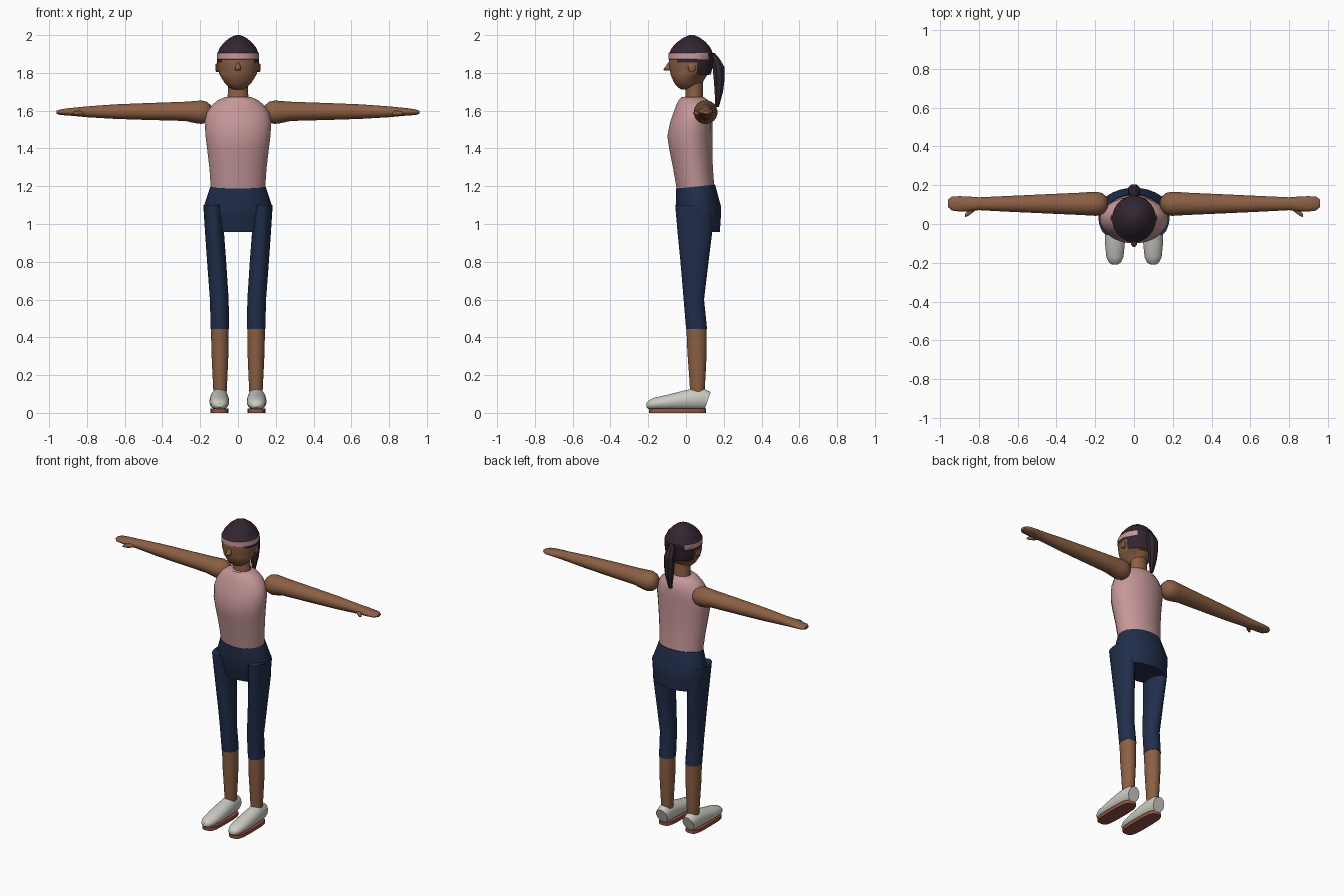
import bpy, bmesh, math
from mathutils import Vector


def material(name, rgb):
    m = bpy.data.materials.new(name)
    m.diffuse_color = (*rgb, 1)
    return m


SKIN = material("brown_skin", (0.26, 0.115, 0.058))
PINK = material("pink_cloth", (0.56, 0.31, 0.315))
NAVY = material("navy_cloth", (0.015, 0.027, 0.07))
HAIR = material("dark_hair", (0.032, 0.018, 0.03))
WHITE = material("shoe_white", (0.6, 0.59, 0.54))
RUST = material("sole_rust", (0.3, 0.08, 0.058))


def loft(name, rings, mats, axis='z', n=24, mirror=False, rule=None, angle=40):
    """Oval rings along an axis; ring = (t, a0, a1, b0, b1, tilt), with the
    low/high limits of the two cross axes; tilt shifts t along the b axis."""
    bm = bmesh.new()
    loops = []
    for r in rings:
        t, a0, a1, b0, b1 = r[:5]
        tilt = r[5] if len(r) > 5 else 0
        loop = []
        for i in range(n):
            w = 2 * math.pi * (i + 0.5) / n
            a = (a0 + a1) / 2 + (a1 - a0) / 2 * math.cos(w)
            db = (b1 - b0) / 2 * math.sin(w)
            b, s = (b0 + b1) / 2 + db, t + tilt * db
            co = {'z': (a, b, s), 'y': (a, s, b), 'x': (s, a, b)}[axis]
            loop.append(bm.verts.new(co))
        loops.append(loop)
    for p, q in zip(loops, loops[1:]):
        for i in range(n):
            j = (i + 1) % n
            bm.faces.new((p[i], p[j], q[j], q[i]))
    bm.faces.new(loops[0])
    bm.faces.new(loops[-1])
    bmesh.ops.recalc_face_normals(bm, faces=bm.faces)
    if rule:
        for f in bm.faces:
            f.material_index = rule(f.calc_center_median())
    me = bpy.data.meshes.new(name)
    bm.to_mesh(me)
    bm.free()
    for m in mats:
        me.materials.append(m)
    ob = bpy.data.objects.new(name, me)
    bpy.context.collection.objects.link(ob)
    if mirror:
        ob.modifiers.new("Mirror", 'MIRROR').use_mirror_merge = False
    bpy.ops.object.select_all(action='DESELECT')
    ob.select_set(True)
    bpy.context.view_layer.objects.active = ob
    bpy.ops.object.shade_smooth_by_angle(angle=math.radians(angle))
    return ob


def sym(t, h, y0, y1, tilt=0):
    return (t, -h, h, y0, y1, tilt)


# Shirt
loft("shirt", [
    sym(1.195, 0.145, -0.05, 0.15, 0.1), sym(1.30, 0.153, -0.07, 0.143),
    sym(1.40, 0.165, -0.09, 0.14), sym(1.465, 0.173, -0.10, 0.14),
    sym(1.54, 0.178, -0.085, 0.14), sym(1.59, 0.166, -0.067, 0.14),
    sym(1.63, 0.138, -0.052, 0.132), sym(1.655, 0.108, -0.04, 0.118),
    sym(1.672, 0.07, -0.025, 0.095)], [PINK])

# Hips of the trousers
loft("trouser_hips", [
    sym(0.958, 0.155, -0.02, 0.18), sym(1.03, 0.174, -0.04, 0.185),
    sym(1.09, 0.184, -0.055, 0.187), sym(1.198, 0.147, -0.053, 0.155, 0.1)], [NAVY])

# Trouser legs
loft("trouser_leg", [
    (0.445, 0.047, 0.145, 0.0, 0.112), (0.60, 0.049, 0.149, -0.013, 0.096),
    (0.80, 0.062, 0.164, -0.03, 0.12), (0.96, 0.074, 0.175, -0.046, 0.14),
    (1.10, 0.08, 0.184, -0.058, 0.14)], [NAVY], mirror=True)

# Bare shins
loft("shin", [
    (0.10, 0.06, 0.13, 0.022, 0.098), (0.20, 0.055, 0.135, 0.016, 0.104),
    (0.32, 0.05, 0.141, 0.007, 0.11), (0.446, 0.049, 0.143, 0.002, 0.11)],
    [SKIN], mirror=True)

# Shoes and soles
loft("shoe", [
    (-0.21, 0.085, 0.112, 0.03, 0.052), (-0.198, 0.067, 0.13, 0.02, 0.066),
    (-0.17, 0.054, 0.143, 0.016, 0.08), (-0.10, 0.047, 0.15, 0.014, 0.096),
    (-0.02, 0.047, 0.15, 0.014, 0.116), (0.04, 0.05, 0.147, 0.014, 0.13),
    (0.085, 0.053, 0.143, 0.014, 0.128, 0.2), (0.115, 0.057, 0.138, 0.02, 0.11, 0.35)],
    [WHITE], axis='y', mirror=True)
sole = loft("shoe_sole", [
    (0.0, 0.05, 0.146, -0.196, 0.106), (0.022, 0.05, 0.146, -0.196, 0.106)],
    [RUST], mirror=True)
for v in sole.data.vertices:  # square off the oval toward a long rounded block
    dx, dy = (v.co.x - 0.098) / 0.048, (v.co.y + 0.045) / 0.151
    k = (dx ** 4 + dy ** 4) ** -0.25
    v.co.x, v.co.y = 0.098 + 0.048 * dx * k, -0.045 + 0.151 * dy * k

# Arms with rounded shoulders and flat hands
loft("arm", [
    (0.135, 0.085, 0.125, 0.572, 0.612), (0.145, 0.066, 0.144, 0.553, 0.631),
    (0.165, 0.049, 0.161, 0.536, 0.648), (0.195, 0.041, 0.167, 0.529, 0.655),
    (0.225, 0.043, 0.166, 0.533, 0.652), (0.28, 0.046, 0.162, 0.545, 0.648),
    (0.50, 0.056, 0.152, 0.551, 0.64), (0.65, 0.063, 0.145, 0.556, 0.634),
    (0.80, 0.071, 0.138, 0.565, 0.623), (0.85, 0.065, 0.142, 0.57, 0.618),
    (0.90, 0.064, 0.144, 0.574, 0.613), (0.94, 0.069, 0.142, 0.577, 0.607),
    (0.96, 0.088, 0.125, 0.583, 0.6)], [SKIN], axis='x', n=20,
    mirror=True).location.z = 1.0
loft("thumb", [
    (0.815, 0.072, 0.10, 0.575, 0.60), (0.84, 0.052, 0.08, 0.573, 0.6),
    (0.86, 0.038, 0.067, 0.575, 0.598), (0.872, 0.036, 0.05, 0.58, 0.592)],
    [SKIN], axis='x', n=10, mirror=True).location.z = 1.0

# Neck
loft("neck", [sym(1.64, 0.062, -0.01, 0.095), sym(1.69, 0.054, -0.002, 0.09),
              sym(1.76, 0.054, -0.002, 0.09)], [SKIN])


def head_colour(c):
    if c.z > 1.905:
        return 1
    if c.z > 1.872:
        return 2 if c.y < 0.115 else 1
    if c.z > 1.855:
        return 1 if c.y > -0.045 else 0
    return 1 if c.z > 1.79 and c.y > 0.06 else 0


# Head: face, headband and hair
loft("head", [
    sym(1.713, 0.025, -0.025, 0.045), sym(1.722, 0.045, -0.042, 0.062),
    sym(1.745, 0.07, -0.062, 0.085), sym(1.788, 0.097, -0.081, 0.112),
    sym(1.792, 0.099, -0.082, 0.132), sym(1.825, 0.108, -0.089, 0.14),
    sym(1.856, 0.111, -0.091, 0.144), sym(1.871, 0.111, -0.091, 0.145),
    sym(1.873, 0.113, -0.094, 0.146), sym(1.904, 0.111, -0.093, 0.144),
    sym(1.906, 0.108, -0.089, 0.142), sym(1.935, 0.096, -0.074, 0.129),
    sym(1.965, 0.07, -0.044, 0.103), sym(1.987, 0.042, -0.013, 0.073),
    sym(2.0, 0.012, 0.018, 0.042)], [SKIN, HAIR, PINK], n=32, rule=head_colour)

# Nose and ears
loft("nose", [sym(1.812, 0.012, -0.117, -0.075), sym(1.82, 0.017, -0.119, -0.075),
              sym(1.835, 0.014, -0.108, -0.075), sym(1.855, 0.006, -0.094, -0.075)],
     [SKIN], n=10)
loft("ear", [(0.10, 0.01, 0.052, 0.804, 0.85), (0.115, 0.012, 0.05, 0.804, 0.852),
             (0.12, 0.022, 0.04, 0.815, 0.843)],
     [SKIN], axis='x', n=12, mirror=True).location.z = 1.0

# Ponytail
loft("ponytail", [
    sym(1.62, 0.012, 0.153, 0.175), sym(1.70, 0.026, 0.15, 0.198),
    sym(1.76, 0.032, 0.145, 0.206), sym(1.83, 0.034, 0.138, 0.207),
    sym(1.875, 0.027, 0.13, 0.18), sym(1.905, 0.014, 0.125, 0.153)],
    [HAIR], n=8, angle=20)
